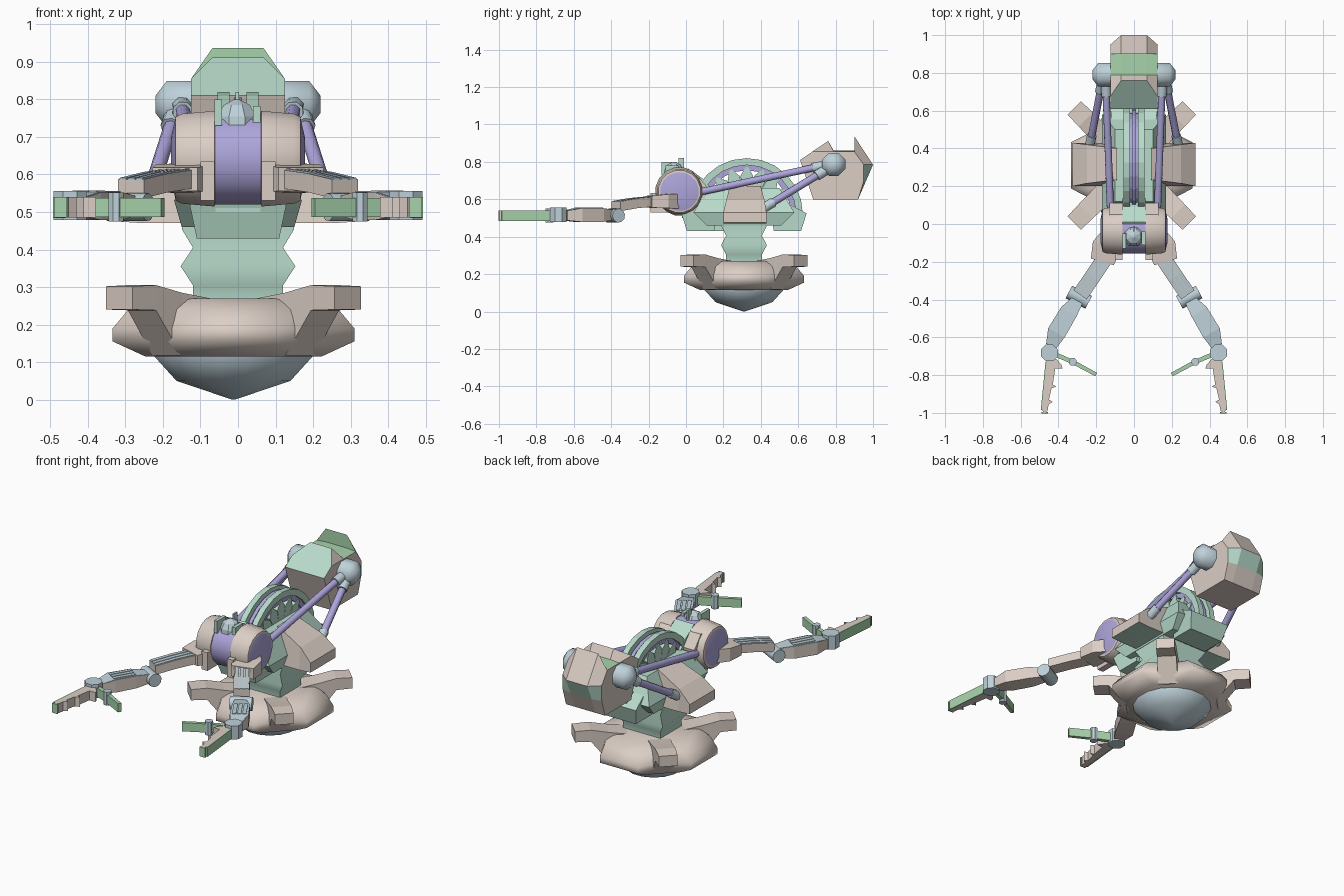
import bpy, bmesh, math
from mathutils import Vector

if "Cube" in bpy.data.objects:
    bpy.data.objects.remove(bpy.data.objects["Cube"])

def material(name, rgb):
    m = bpy.data.materials.new(name)
    m.diffuse_color = (*rgb, 1)
    m.use_nodes = True
    m.node_tree.nodes["Principled BSDF"].inputs["Base Color"].default_value = m.diffuse_color
    return m

BEIGE = material("warm beige", (0.71, 0.62, 0.56))
BLUE = material("blue grey", (0.52, 0.64, 0.70))
MINT = material("pale mint", (0.48, 0.71, 0.60))
GRASS = material("soft green", (0.39, 0.65, 0.41))
PURPLE = material("violet", (0.42, 0.38, 0.71))

def loft(name, rings, mats, rule=None, smooth=0):
    """Skin equal-length rings, cap the ends, colour faces by rule, smooth below an angle."""
    bm = bmesh.new()
    vs = [[bm.verts.new(p) for p in r] for r in rings]
    n = len(rings[0])
    for a, b in zip(vs, vs[1:]):
        for i in range(n):
            bm.faces.new((a[i], a[(i + 1) % n], b[(i + 1) % n], b[i]))
    bm.faces.new(vs[0])
    bm.faces.new(vs[-1])
    bmesh.ops.remove_doubles(bm, verts=bm.verts, dist=1e-5)
    bmesh.ops.recalc_face_normals(bm, faces=bm.faces)
    me = bpy.data.meshes.new(name)
    bm.to_mesh(me)
    bm.free()
    ob = bpy.data.objects.new(name, me)
    bpy.context.collection.objects.link(ob)
    for m in (mats if isinstance(mats, list) else [mats]):
        me.materials.append(m)
    for p in me.polygons:
        if rule:
            p.material_index = rule(p.center, p.normal)
    if smooth:
        bpy.ops.object.select_all(action='DESELECT')
        ob.select_set(True)
        bpy.context.view_layer.objects.active = ob
        bpy.ops.object.shade_smooth_by_angle(angle=math.radians(smooth))
    return ob

def prism(name, prof, axis, lo, hi, mat):
    put = {'x': lambda a, b, c: (c, a, b), 'y': lambda a, b, c: (a, c, b), 'z': lambda a, b, c: (a, b, c)}[axis]
    return loft(name, [[put(a, b, c) for a, b in prof] for c in (lo, hi)], mat)

def box(name, x, y, z, mat):
    return prism(name, [(x[0], y[0]), (x[1], y[0]), (x[1], y[1]), (x[0], y[1])], 'z', *z, mat)

def lathe(name, steps, origin, axis, mats, n=8, rule=None, smooth=0):
    """steps: (distance along axis, radius)."""
    q = Vector((0, 0, 1)).rotation_difference(Vector(axis).normalized())
    ang = [2 * math.pi * (i + 0.5) / n for i in range(n)]
    rings = [[Vector(origin) + q @ Vector((r * math.cos(t), r * math.sin(t), h)) for t in ang] for h, r in steps]
    return loft(name, rings, mats, rule, smooth)

def rod(name, a, b, r, mat, n=8):
    a, b = Vector(a), Vector(b)
    return lathe(name, [(0, r), ((b - a).length, r)], a, b - a, mat, n, smooth=50)

def beam(name, pts, mat, s=1):
    """Level beam through (x, y, z, width, height) stations."""
    rings = []
    for i, (x, y, z, w, h) in enumerate(pts):
        p, q = pts[max(i - 1, 0)], pts[min(i + 1, len(pts) - 1)]
        d = Vector((q[0] - p[0], q[1] - p[1])).normalized()
        rings.append([(s * (x - d.y * w * u / 2), y + d.x * w * u / 2, z + h * v / 2)
                      for u, v in ((-1, -1), (1, -1), (1, 1), (-1, 1))])
    return loft(name, rings, mat)

CX, CY = -0.012, 0.31

# Base: belly dome, cross-shaped hull and four diagonal lugs
lathe("base_dome", [(0, 0.004), (0.05, 0.155), (0.115, 0.215), (0.14, 0.215)], (CX, CY, 0), (0, 0, 1), BLUE, 16, smooth=60)
rings = []
for z, a, m in ((0.115, 0.235, 0.165), (0.155, 0.322, 0.19), (0.19, 0.322, 0.19), (0.24, 0.28, 0.18), (0.27, 0.19, 0.15)):
    quarter = [(a, -0.122), (a, 0.122), (m, m)]
    ring = []
    for k in range(4):
        c, s = round(math.cos(k * math.pi / 2)), round(math.sin(k * math.pi / 2))
        ring += [(CX + c * x - s * y, CY + s * x + c * y, z) for x, y in quarter]
    rings.append(ring)
loft("base_hull", rings, BEIGE, smooth=70)
for i in range(4):
    t = math.pi / 4 + i * math.pi / 2
    d, e = Vector((math.cos(t), math.sin(t), 0)), Vector((-math.sin(t), math.cos(t), 0))
    sec = lambda r, w, z0, z1: [Vector((CX, CY, z)) + d * r + e * (u * w) for u, z in ((-1, z0), (1, z0), (1, z1), (-1, z1))]
    loft("base_lug", [sec(0.15, 0.06, 0.117, 0.27), sec(0.25, 0.055, 0.117, 0.285), sec(0.345, 0.053, 0.238, 0.305), sec(0.43, 0.05, 0.24, 0.302)], BEIGE)

# Square bellows neck
loft("neck", [[(u * w, CY + v * w * 0.8, z) for u, v in ((-1, -1), (1, -1), (1, 1), (-1, 1))]
              for z, w in ((0.25, 0.12), (0.305, 0.12), (0.355, 0.153), (0.405, 0.12), (0.455, 0.15), (0.52, 0.12))], MINT, smooth=75)

# Torso core with front and rear skirts
loft("torso_core", [[(x * w, y, z) for x, y in ((-1, 0.31 - d), (1, 0.31 - d), (1, 0.31 + d), (-1, 0.31 + d))]
                    for z, w, d in ((0.46, 0.15, 0.2), (0.53, 0.17, 0.27), (0.66, 0.1, 0.19))], MINT)
for name, f in (("front_skirt", -1), ("rear_skirt", 1)):
    loft(name, [[(x, CY + f * y, z) for x, y, z in ((-w, y0, z0), (w, y0, z0), (w2, y1, z1), (-w2, y1, z1))]
                for w, y0, z0, w2, y1, z1 in ((0.11, 0.16, 0.43, 0.1, 0.12, 0.64), (0.11, 0.305, 0.43, 0.13, 0.335, 0.525))], MINT)

# Sloping side armour, mint underneath
for s in (1, -1):
    rings = []
    for x, z0, z1, y0, y1 in ((0.09, 0.47, 0.67, 0.235, 0.4), (0.25, 0.47, 0.595, 0.215, 0.42), (0.325, 0.475, 0.53, 0.2, 0.43)):
        rings.append([(s * x, 0.2, z0), (s * x, 0.43, z0), (s * x, y1, z1), (s * x, y0, z1)])
    loft("side_armour", rings, [BEIGE, MINT], lambda c, n: int(n.z < -0.5))
    loft("side_brace", [[(s * x, y, z) for x, y in ((0.03, y0), (0.09, y0), (0.09, y0 + 0.1), (0.03, y0 + 0.1))]
                        for z, y0 in ((0.43, 0.15), (0.5, 0.1))], MINT)

# Spine wheel: twin mint rims, violet band, mint hub and teeth
def arch(name, r0, r1, x0, x1, mat, n=12):
    arc = [math.pi * i / n for i in range(n + 1)]
    prof = [(0.325 + r1 * math.cos(t), 0.52 + r1 * math.sin(t)) for t in arc]
    prof += [(0.325 + r0 * math.cos(t), 0.52 + r0 * math.sin(t)) for t in reversed(arc)]
    return prism(name, prof, 'x', x0, x1, mat)

for s in (1, -1):
    arch("spine_rim", 0.263, 0.3, s * 0.022, s * 0.055, MINT)
arch("spine_band", 0.235, 0.268, -0.045, 0.045, PURPLE)
arch("spine_ridge", 0.26, 0.285, -0.01, 0.01, PURPLE)
arch("spine_hub", 0.02, 0.2, -0.03, 0.03, MINT)
for i in range(9):
    t = math.pi * (i + 0.5) / 9
    c, s = math.cos(t), math.sin(t)
    at = lambda r, u: (0.325 + r * c - u * s, 0.52 + r * s + u * c)
    prism("spine_tooth", [at(0.12, -0.022), at(0.12, 0.022), at(0.205, 0.034), at(0.252, 0.006), at(0.252, -0.006), at(0.205, -0.034)], 'x', -0.05, 0.05, MINT)

# Chest drum: violet centre and end caps with beige flanks
lathe("chest", [(-0.178, 0.06), (-0.168, 0.104), (-0.166, 0.114), (-0.15, 0.122), (-0.062, 0.13), (-0.0618, 0.124),
                (0.0618, 0.124), (0.062, 0.13), (0.15, 0.122), (0.166, 0.114), (0.168, 0.104), (0.178, 0.06)],
      (0, -0.035, 0.642), (1, 0, 0), [BEIGE, PURPLE], 16,
      rule=lambda c, n: 0 if 0.0615 < abs(c.x) < 0.1672 else 1, smooth=35)
prism("chest_collar", [(-0.03, 0.74), (0.01, 0.765), (0.09, 0.71), (0.17, 0.62), (0.1, 0.5), (-0.02, 0.5)], 'x', -0.06, 0.06, MINT)
for s in (1, -1):
    prism("chest_rear_flank", [(0.0, 0.75), (0.05, 0.74), (0.11, 0.67), (0.09, 0.53), (0.0, 0.53)], 'x', s * 0.061, s * 0.13, BEIGE)
    box("chest_clasp", sorted((s * 0.062, s * 0.1)), (-0.19, -0.1), (0.53, 0.635), BEIGE)

# Head sensor and aerials
lathe("head", [(0.71, 0.058), (0.755, 0.055), (0.785, 0.038), (0.8, 0.008)], (-0.003, -0.065, 0), (0, 0, 1), BLUE, 8)
box("aerial", (-0.006, 0.003), (-0.04, -0.01), (0.76, 0.82), MINT)
box("left_ear", (-0.062, -0.043), (-0.13, -0.05), (0.73, 0.8), MINT)
box("right_ear", (0.04, 0.06), (-0.11, -0.04), (0.73, 0.782), MINT)

# Rear tank: notched top, mint nose panel and a mint band at the back
prof = [(0.61, 0.81), (0.76, 0.912), (0.79, 0.86), (0.9, 0.86), (0.9, 0.937), (1.0, 0.785), (0.962, 0.697), (0.92, 0.6), (0.68, 0.6)]
rings = []
for x in (-0.125, -0.068, 0.068, 0.125):
    out = abs(x) > 0.1
    rings.append([(x, min(0.676 if out and i == 1 else y, 0.95 if out else 1), min(z, 0.855) if out else z)
                  for i, (y, z) in enumerate(prof)])

def tank_rule(c, n):
    if abs(n.x) > 0.95:
        return 0
    if n.y < -0.4 and n.z > 0.6 and abs(n.x) < 0.1:
        return 1
    if 0.78 < c.y < 0.905 and c.z > 0.84:
        return 2
    return 1 if c.y > 0.93 and n.z < 0 and c.z > 0.69 else 0
loft("rear_tank", rings, [BEIGE, MINT, GRASS], tank_rule)

for s in (1, -1):
    # Tank pivots and push rods
    lathe("tank_pivot", [(0.1, 0.067), (0.19, 0.067), (0.22, 0.025)], (0, 0.79, 0.787), (s, 0, 0), BLUE, 8, smooth=60)
    for name, top, end in (("chest_rod", (0.15, 0.76, 0.785), (0.125, 0.08, 0.64)), ("armour_rod", (0.165, 0.77, 0.77), (0.235, 0.41, 0.55))):
        top, end = Vector((s * top[0], *top[1:])), Vector((s * end[0], *end[1:]))
        d = (end - top).normalized()
        rod(name, top, end, 0.02, PURPLE)
        rod(name + "_sleeve", top, top + d * 0.085, 0.028, BLUE)
    rod("armour_rod_foot", end - d * 0.07, end, 0.026, BLUE)

    # Arm: shoulder, upper arm, elbow, forearm, with blue top rails
    beam("shoulder", [(0.1, -0.02, 0.59, 0.09, 0.08), (0.145, -0.12, 0.59, 0.155, 0.075), (0.168, -0.2, 0.587, 0.125, 0.062)], BEIGE, s)
    up = [(0.15, -0.175, 0.588), (0.22, -0.28, 0.578), (0.285, -0.375, 0.562)]
    fore = [(0.295, -0.4, 0.515, 0.06, 0.05), (0.345, -0.465, 0.515, 0.095, 0.07), (0.41, -0.575, 0.515, 0.1, 0.072), (0.437, -0.645, 0.512, 0.06, 0.05)]
    beam("upper_arm", [(*p, 0.085, 0.05) for p in up], BEIGE, s)
    beam("forearm", fore, BEIGE, s)
    for off in (-0.027, 0, 0.027):
        shift = lambda x, y, z, h: (x + off * 0.82, y + off * 0.57, z + h / 2, 0.021, 0.008)
        beam("upper_arm_rail", [shift(*p, 0.05) for p in up], BLUE, s)
        beam("forearm_rail", [shift(x, y, z, h + 0.004) for x, y, z, w, h in fore[1:3]], BLUE, s)
    beam("forearm_cover", [(x, y, z + h / 2, w * 0.97, 0.005) for x, y, z, w, h in fore], BLUE, s)
    rod("elbow", (s * 0.24, -0.415, 0.513), (s * 0.345, -0.36, 0.513), 0.038, BLUE, 10)

    # Hand: wrist drum, toothed claw with green back plate, green thumb
    lathe("wrist", [(0.478, 0.048), (0.556, 0.048)], (s * 0.448, -0.682, 0), (0, 0, 1), BLUE, 8)
    claw = [(0.46, -0.7), (0.41, -0.715), (0.385, -0.745), (0.378, -0.765), (0.417, -0.765), (0.43, -0.85), (0.41, -0.86), (0.437, -0.87),
            (0.45, -0.93), (0.43, -0.94), (0.452, -0.955), (0.458, -0.99), (0.478, -1.0), (0.488, -0.98)]
    prism("claw", [(s * x, y) for x, y in claw], 'z', 0.485, 0.54, BEIGE)
    beam("claw_plate", [(0.464, -0.73, 0.512, 0.009, 0.056), (0.489, -0.985, 0.512, 0.009, 0.056)], GRASS, s)
    box("claw_tip_plate", sorted((s * 0.456, s * 0.49)), (-1.002, -0.994), (0.485, 0.54), GRASS)
    beam("thumb", [(0.43, -0.685, 0.512, 0.024, 0.05), (0.325, -0.73, 0.512, 0.022, 0.05), (0.2, -0.797, 0.512, 0.02, 0.05)], GRASS, s)
    lathe("thumb_joint", [(0.475, 0.022), (0.552, 0.022)], (s * 0.325, -0.73, 0), (0, 0, 1), BLUE, 8)
